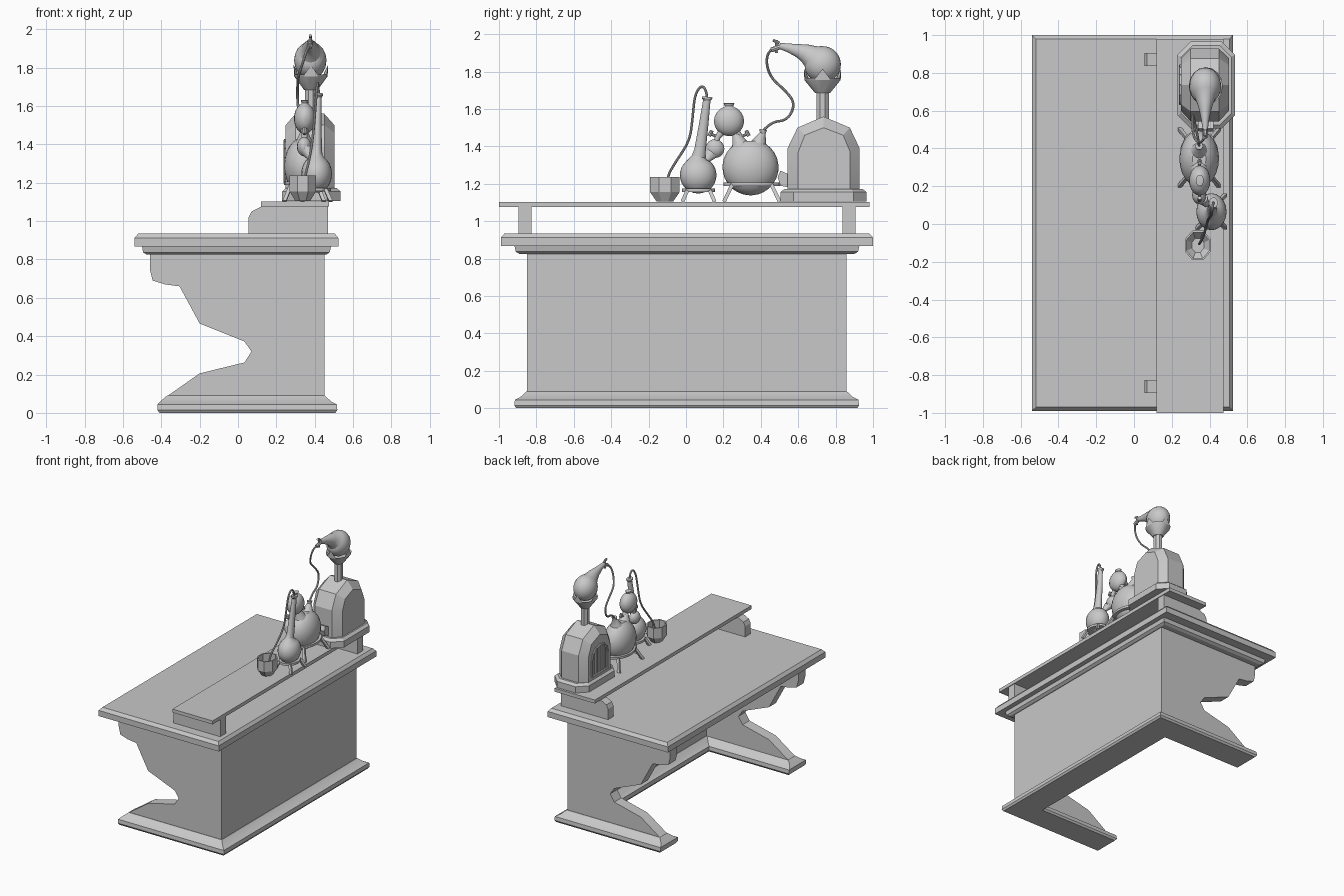
import bpy, bmesh, math
from mathutils import Vector

if "Cube" in bpy.data.objects:
    bpy.data.objects.remove(bpy.data.objects["Cube"])

grey = bpy.data.materials.new("plain grey")
grey.diffuse_color = (0.58, 0.58, 0.58, 1)
grey.use_nodes = True
grey.node_tree.nodes["Principled BSDF"].inputs["Base Color"].default_value = grey.diffuse_color


def loft(name, loops):
    """Skin a list of equal-length point loops and cap both ends."""
    bm = bmesh.new()
    rings = [[bm.verts.new(p) for p in loop] for loop in loops]
    n = len(rings[0])
    for a, b in zip(rings, rings[1:]):
        for i in range(n):
            j = (i + 1) % n
            bm.faces.new((a[i], a[j], b[j], b[i]))
    bm.faces.new(rings[0][::-1])
    bm.faces.new(rings[-1])
    bmesh.ops.recalc_face_normals(bm, faces=bm.faces)
    me = bpy.data.meshes.new(name)
    bm.to_mesh(me)
    bm.free()
    me.materials.append(grey)
    ob = bpy.data.objects.new(name, me)
    bpy.context.collection.objects.link(ob)
    return ob


def rect(x0, x1, y0, y1, z, c=0.0):
    """Rectangle loop at height z, with corners cut by c."""
    if not c:
        return [(x0, y0, z), (x1, y0, z), (x1, y1, z), (x0, y1, z)]
    return [(x0 + c, y0, z), (x1 - c, y0, z), (x1, y0 + c, z), (x1, y1 - c, z),
            (x1 - c, y1, z), (x0 + c, y1, z), (x0, y1 - c, z), (x0, y0 + c, z)]


def box(name, x0, x1, y0, y1, z0, z1):
    return loft(name, [rect(x0, x1, y0, y1, z0), rect(x0, x1, y0, y1, z1)])


def extrude_y(name, prof, y0, y1):
    return loft(name, [[(x, y, z) for x, z in prof] for y in (y0, y1)])


def sweep(name, pts, radii, n=20, sx=1.0, t=None, phase=0.0):
    """Round sections along a path in the yz plane; sx squashes along x."""
    pts = [Vector(p) for p in pts]
    loops = []
    for i, (p, r) in enumerate(zip(pts, radii)):
        d = t or (pts[min(i + 1, len(pts) - 1)] - pts[max(i - 1, 0)])
        u = Vector((1, 0, 0))
        v = Vector(d).cross(u).normalized()
        loops.append([p + u * (r * sx * math.cos(a)) + v * (r * math.sin(a))
                      for a in (phase + math.tau * k / n for k in range(n))])
    return loft(name, loops)


def lathe(name, x, y, zr, n=20, sx=1.0, phase=0.0):
    return sweep(name, [(x, y, z) for z, r in zr], [r for z, r in zr], n, sx, Vector((0, 0, 1)), phase)


def ball(z, r, a0=-88, a1=88, steps=12):
    angs = [math.radians(a0 + (a1 - a0) * i / steps) for i in range(steps + 1)]
    return [(z + r * math.sin(a), r * math.cos(a)) for a in angs]


def rod(name, a, b, r, n=8):
    return sweep(name, [a, b], [r, r], n)


def tube(name, pts, r):
    cu = bpy.data.curves.new(name, 'CURVE')
    cu.dimensions = '3D'
    cu.bevel_depth = r
    cu.bevel_resolution = 2
    cu.resolution_u = 6
    cu.use_fill_caps = True
    sp = cu.splines.new('NURBS')
    sp.points.add(len(pts) - 1)
    for q, p in zip(sp.points, pts):
        q.co = (*p, 1)
    sp.use_endpoint_u = True
    sp.order_u = 3
    cu.materials.append(grey)
    ob = bpy.data.objects.new(name, cu)
    bpy.context.collection.objects.link(ob)


# Table top and the moulding under it
loft("table_top", [rect(-.54, .523, -.99, 1, .867), rect(-.54, .523, -.99, 1, .912),
                   rect(-.52, .505, -.97, .98, .935)])
loft("top_moulding", [rect(-.475, .46, -.89, .9, .825), rect(-.495, .478, -.91, .92, .837),
                      rect(-.5, .485, -.917, .927, .868)])

# Side panels with cut-out fronts, back panel
IN, BACK = .768, .353
side = [(-.46, .83), (-.46, .75), (-.445, .69), (-.38, .67), (-.305, .66), (-.2, .466),
        (.034, .372), (.07, .32), (.034, .263), (-.2, .206), (-.38, .08), (-.4, .02),
        (.45, .02), (.45, .83)]
extrude_y("side_panel_front", side, -.85, .005 - IN)
extrude_y("side_panel_back", side, IN, .857)
box("back_panel", BACK, .45, -.84, .84, .02, .83)


# U-shaped foot, flared on both sides
def foot(z, o, front):
    return [(front, -.85 - o, z), (.45 + o, -.85 - o, z), (.45 + o, .857 + o, z), (front, .857 + o, z),
            (front, IN - o, z), (BACK - o, IN - o, z), (BACK - o, o - IN, z), (front, o - IN, z)]


loft("flared_foot", [foot(0, .058, -.41), foot(.015, .068, -.42), foot(.045, .065, -.42),
                     foot(.06, .035, -.405), foot(.09, 0.003, -.37)])

# Raised shelf on two brackets
bracket = [(.055, .93), (.055, 1.02), (.07, 1.05), (.12, 1.075), (.47, 1.075), (.47, .93)]
extrude_y("shelf_bracket_front", bracket, -.895, -.826)
extrude_y("shelf_bracket_back", bracket, .837, .906)
box("shelf", .12, .475, -1, .98, 1.075, 1.103)

# Furnace: plinth, arched body, barred window, chute
loft("furnace_plinth", [rect(.23, .535, .505, .965, 1.105, .07), rect(.23, .535, .505, .965, 1.155, .07),
                        rect(.25, .515, .525, .945, 1.172, .06)])
big = [(.543, 1.16), (.543, 1.39), (.596, 1.5), (.735, 1.56), (.876, 1.5), (.928, 1.39), (.928, 1.16)]
small = [(.6, 1.16), (.6, 1.37), (.635, 1.46), (.735, 1.5), (.84, 1.46), (.878, 1.37), (.878, 1.16)]
loft("furnace_body", [[(x, y, z) for y, z in s]
                      for x, s in ((.248, small), (.3, big), (.45, big), (.503, small))])
arch = [(.737 + .1 * math.cos(a), 1.33 + .09 * math.sin(a)) for a in (math.pi * k / 6 for k in range(7))]
arch = [(.837, 1.2)] + arch + [(.637, 1.2)]
for (y0, z0), (y1, z1) in zip(arch, arch[1:] + arch[:1]):
    rod("window_frame", (.246, y0, z0), (.246, y1, z1), .009, 6)
for k in range(-2, 3):
    y = .737 + k * .034
    rod("window_bar", (.246, y, 1.2), (.246, y, 1.33 + .09 * math.sqrt(1 - (k * .34) ** 2)), .006, 6)
loft("furnace_chute", [[(x, .55, 1.18), (x, .505, 1.19), (x, .49, 1.235), (x, .505, 1.27), (x, .55, 1.25)]
                       for x in (.34, .42)])

# Column and pointed cup that hold the retort
lathe("furnace_column", .38, .73, [(1.54, .036), (1.7, .036)], 8, .9, math.pi / 8)
cup = [[(.38 + .9 * r * math.cos(a), .73 + r * math.sin(a), z + (up if k % 4 == 0 else 0))
        for k, a in enumerate(math.tau * k / 16 + math.pi / 2 for k in range(16))]
       for z, r, up in ((1.685, .04, 0), (1.755, .097, 0), (1.765, .1, .05), (1.755, .088, .04), (1.73, .06, 0))]
loft("retort_cup", cup)

# Retort with drawn-out neck and tap
up = Vector((0, -.82, .57)).normalized()
pts, rad = [], []
for d, r in ball(0, .098, -88, 50, 12):
    pts.append(Vector((.377, .73, 1.838)) + up * d)
    rad.append(r)
pts += [(.377, .635, 1.9), (.377, .6, 1.912), (.377, .55, 1.926), (.377, .5, 1.938)]
rad += [.048, .036, .024, .016]
sweep("retort", pts, rad, 20, .86)
rod("retort_tap", (.377, .485, 1.9), (.377, .485, 1.968), .008)
rod("retort_tap_handle", (.377, .465, 1.968), (.377, .5, 1.952), .008)
rod("retort_nozzle", (.377, .51, 1.935), (.375, .455, 1.915), .013)
tube("retort_hose", [(.375, .46, 1.92), (.36, .435, 1.9), (.34, .43, 1.83), (.315, .46, 1.76), (.31, .53, 1.7),
                     (.31, .585, 1.63), (.32, .545, 1.54), (.34, .45, 1.53), (.345, .41, 1.48)], .007)

# Large flask with a side neck
lathe("large_flask", .345, .345, ball(1.288, .15, -88, 70), 24, .7)
sweep("large_flask_neck", [(.345, .375, 1.37), (.345, .395, 1.43), (.345, .41, 1.47), (.345, .413, 1.49)],
      [.07, .035, .016, .02], 16)
sweep("large_flask_inlet", [(.345, .30, 1.37), (.345, .285, 1.42), (.345, .265, 1.47)], [.07, .04, .018], 16)

# Upper bulb with lip, small bulb and two taps
lathe("upper_bulb", .348, .23, ball(1.535, .08, -88, 70) + [(1.615, .022), (1.63, .03), (1.632, .02)], 20, .7)
lathe("small_bulb", .345, .155, ball(1.388, .05), 16, .75)
sweep("small_bulb_outlet", [(.35, .14, 1.37), (.375, .115, 1.335), (.4, .09, 1.3)], [.04, .022, .016], 16)
for s in (-1, 1):
    y = .23 + s * .06
    sweep("bulb_arm", [(.347, .23 + s * .03, 1.49), (.347, y, 1.45), (.346, y + s * .012, 1.41)], [.022, .015, .015], 16)
    rod("bulb_tap", (.347, y, 1.45), (.347, y + s * .04, 1.468), .008)
    rod("bulb_tap_handle", (.347, y + s * .032, 1.485), (.347, y + s * .046, 1.455), .01)

# Long-necked flask
body = ball(1.246, .098, -88, 60)
neck = [(.41, .068, 1.345), (.412, .075, 1.38), (.415, .095, 1.52), (.42, .111, 1.645), (.42, .112, 1.655), (.42, .113, 1.665)]
sweep("long_neck_flask", [(.41, .065, z) for z, r in body] + neck,
      [r for z, r in body] + [.037, .031, .025, .02, .028, .028], 20, .82)
tube("flask_hose", [(.42, .113, 1.64), (.42, .113, 1.69), (.415, .085, 1.73), (.41, .047, 1.68), (.4, .035, 1.55),
                    (.39, .02, 1.43), (.37, -.06, 1.31), (.35, -.1, 1.24), (.345, -.105, 1.18)], .007)


# Wire stands under the two flasks
def stand(label, x, y, z, rx, ry):
    ring = [(x + rx * math.cos(a), y + ry * math.sin(a)) for a in (math.tau * k / 16 for k in range(16))]
    loft(label + "_stand_ring", [[(px, py, h) for px, py in ring] for h in (z - .009, z + .009)])
    for sx in (-1, 1):
        for sy in (-1, 1):
            sweep(label + "_stand_leg", [(x + sx * rx * .62, y + sy * ry * .68, z),
                                         (x + sx * rx * .98, y + sy * ry * .98, 1.104)], [.014, .014], 4, 1, None, math.pi / 4)


stand("large_flask", .345, .352, 1.198, .105, .152)
stand("long_neck_flask", .41, .067, 1.165, .075, .088)

# Open eight-sided beaker
lathe("beaker", .338, -.113, [(1.104, .047), (1.155, .085), (1.237, .085), (1.237, .074), (1.16, .074), (1.125, .04)],
      8, .87, math.pi / 8)

# Turn hoses into meshes, smooth the round parts and the foot's flare
bpy.ops.object.select_all(action='SELECT')
bpy.context.view_layer.objects.active = bpy.data.objects["retort_hose"]
bpy.ops.object.convert(target='MESH')
bpy.ops.object.select_all(action='SELECT')
bpy.ops.object.shade_smooth_by_angle(angle=math.radians(24))
bpy.ops.object.select_all(action='DESELECT')
for n in ("flared_foot", "top_moulding", "table_top"):
    bpy.data.objects[n].select_set(True)
bpy.ops.object.shade_smooth_by_angle(angle=math.radians(60))
